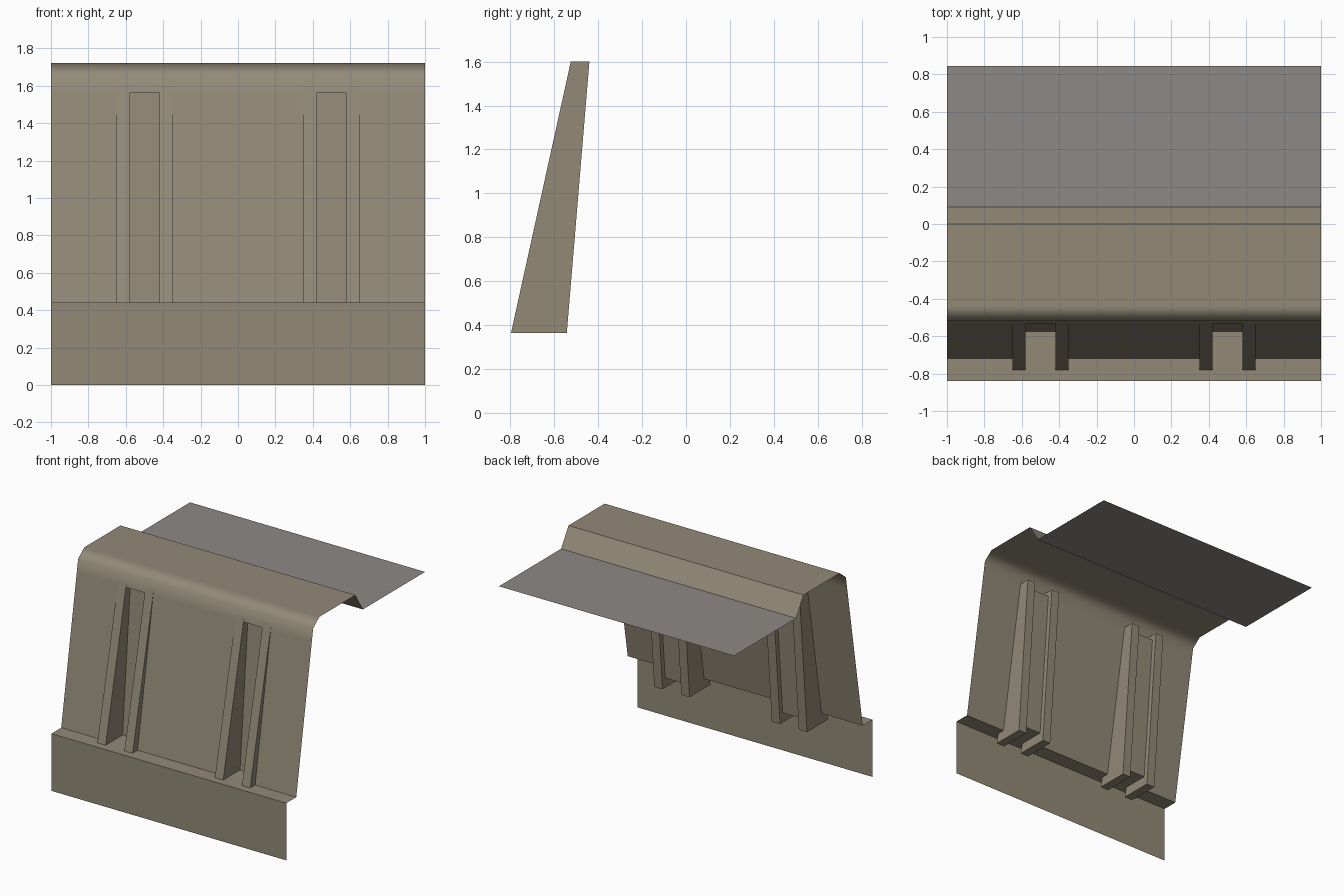
import bpy, bmesh, math

if "Cube" in bpy.data.objects:
    bpy.data.objects.remove(bpy.data.objects["Cube"])


def material(name, rgb):
    m = bpy.data.materials.new(name)
    m.diffuse_color = (*rgb, 1)
    m.use_nodes = True
    m.node_tree.nodes["Principled BSDF"].inputs["Base Color"].default_value = m.diffuse_color
    return m


TAN = material("tan stone", (0.29, 0.255, 0.187))
GREY = material("grey walkway", (0.262, 0.246, 0.232))


def make_object(name, bm, mat):
    me = bpy.data.meshes.new(name)
    bm.to_mesh(me)
    bm.free()
    me.materials.append(mat)
    ob = bpy.data.objects.new(name, me)
    bpy.context.collection.objects.link(ob)
    return ob


def sheet(name, profile, xs, mat, skip=lambda row, x: False):
    """Sweep an open (y, z) profile along x; skip() leaves faces out."""
    bm = bmesh.new()
    grid = [[bm.verts.new((x, y, z)) for x in xs] for y, z in profile]
    for r in range(len(profile) - 1):
        for c in range(len(xs) - 1):
            if not skip(r, (xs[c] + xs[c + 1]) / 2):
                bm.faces.new((grid[r][c], grid[r][c + 1],
                              grid[r + 1][c + 1], grid[r + 1][c]))
    return make_object(name, bm, mat)


def prism(name, profile, x0, x1, mat):
    """Closed solid from a (y, z) outline between x0 and x1."""
    bm = bmesh.new()
    face = bm.faces.new([bm.verts.new((x0, y, z)) for y, z in profile])
    ext = bmesh.ops.extrude_face_region(bm, geom=[face])
    verts = [g for g in ext["geom"] if isinstance(g, bmesh.types.BMVert)]
    bmesh.ops.translate(bm, verts=verts, vec=(x1 - x0, 0, 0))
    bmesh.ops.recalc_face_normals(bm, faces=bm.faces)
    return make_object(name, bm, mat)


# Wall shell: skirt, ledge, leaning wall, softened shoulder, cap, back slope
foot, shoulder = (-0.72, 0.44), (-0.515, 1.66)
head_z = 1.56
t = (head_z - foot[1]) / (shoulder[1] - foot[1])
head = (foot[0] + t * (shoulder[0] - foot[0]), head_z)
wall_profile = [(-0.84, 0), (-0.84, 0.44), foot, head, shoulder,
                (-0.44, 1.72), (0, 1.72), (0.09, 1.575)]
columns = [-1, -0.58, -0.42, 0.42, 0.58, 1]
wall = sheet("wall_shell", wall_profile, columns, TAN,
             lambda row, x: row == 2 and abs(abs(x) - 0.5) < 0.05)
bpy.context.view_layer.objects.active = wall
wall.select_set(True)
bpy.ops.object.shade_smooth_by_angle(angle=math.radians(48))
wn = wall.modifiers.new("flat_normals", 'WEIGHTED_NORMAL')
wn.keep_sharp = True
wn.weight = 100

# Walkway behind the wall
sheet("walkway", [(0.09, 1.575), (0.845, 1.575)], [-1, 1], GREY)

# Two bays: recessed niche flanked by a pair of buttress ribs
rib_profile = [(-0.797, 0.365), (-0.543, 0.365), (-0.44, 1.6), (-0.525, 1.6)]
niche_profile = [foot, (-0.575, 0.44), (-0.48, head_z), head]
for side, cx in (("left", -0.5), ("right", 0.5)):
    sheet(f"{side}_niche", niche_profile, [cx - 0.08, cx + 0.08], TAN)
    for k, x0 in (("outer", cx - 0.15), ("inner", cx + 0.08)):
        prism(f"{side}_rib_{k}", rib_profile, x0, x0 + 0.07, TAN)
